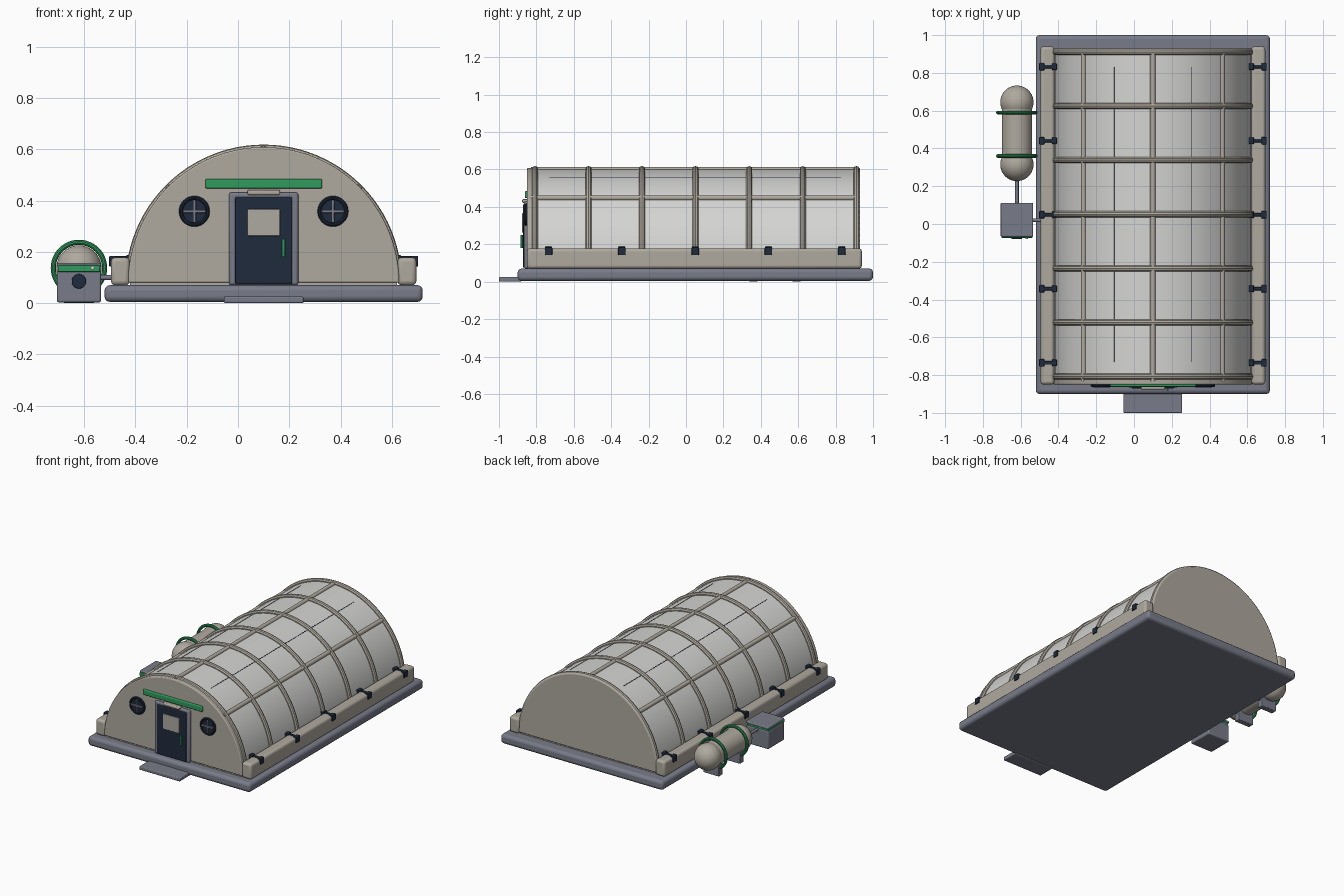
import bpy, bmesh, math
from mathutils import Vector, Matrix

cube = bpy.data.objects.get("Cube")
if cube:
    bpy.data.objects.remove(cube, do_unlink=True)


def material(name, r, g, b, rough=0.7):
    m = bpy.data.materials.new(name)
    m.use_nodes = True
    m.diffuse_color = (r, g, b, 1)
    shader = m.node_tree.nodes["Principled BSDF"]
    shader.inputs["Base Color"].default_value = (r, g, b, 1)
    shader.inputs["Roughness"].default_value = rough
    return m


FABRIC = material("white fabric", 0.66, 0.66, 0.65)
BEIGE = material("warm beige", 0.43, 0.40, 0.345)
SLATE = material("slate grey", 0.19, 0.20, 0.25)
NAVY = material("dark navy", 0.014, 0.024, 0.045)
GREEN = material("signal green", 0.03, 0.32, 0.11)
GLASS = material("pale glass", 0.42, 0.40, 0.36)
LAMP = material("lamp white", 0.8, 0.8, 0.76)

CX, CZ, R = 0.10, 0.08, 0.52          # arch axis and fabric radius
FRONT, BACK = -0.85, 0.93             # outer faces of the end walls


def finish(name, bm, mat, smooth=True, bevel=0):
    bmesh.ops.recalc_face_normals(bm, faces=bm.faces)
    mesh = bpy.data.meshes.new(name)
    bm.to_mesh(mesh)
    bm.free()
    ob = bpy.data.objects.new(name, mesh)
    bpy.context.collection.objects.link(ob)
    mesh.materials.append(mat)
    if bevel:
        mod = ob.modifiers.new("rounded_edges", "BEVEL")
        mod.width, mod.segments = bevel, 3
    if smooth:
        bpy.ops.object.select_all(action="DESELECT")
        ob.select_set(True)
        bpy.context.view_layer.objects.active = ob
        bpy.ops.object.shade_smooth_by_angle(angle=math.radians(35))
    return ob


def box(name, x, y, z, mat, bevel=0):
    """Box from (min, max) pairs."""
    bm = bmesh.new()
    bmesh.ops.create_cube(bm, size=1)
    for v in bm.verts:
        v.co = Vector(p[0] if c < 0 else p[1] for c, p in zip(v.co, (x, y, z)))
    return finish(name, bm, mat, bevel=bevel)


def rod(name, a, b, radius, mat, sides=24, bevel=0):
    a, b = Vector(a), Vector(b)
    bm = bmesh.new()
    turn = (b - a).to_track_quat("Z", "Y").to_matrix().to_4x4()
    bmesh.ops.create_cone(bm, cap_ends=True, segments=sides, radius1=radius, radius2=radius,
                          depth=(b - a).length, matrix=Matrix.Translation((a + b) / 2) @ turn)
    return finish(name, bm, mat, bevel=bevel)


def arc_tube(name, centre, radius, thick, mat, start=0, sweep=math.pi, steps=48, sides=10):
    """Round tube following an arc in the xz plane."""
    closed = sweep > 6
    bm = bmesh.new()
    rings = []
    for i in range(steps if closed else steps + 1):
        t = start + sweep * i / steps
        out = Vector((math.cos(t), 0, math.sin(t)))
        ring = []
        for k in range(sides):
            u = math.tau * k / sides
            ring.append(bm.verts.new(Vector(centre) + out * (radius + thick * math.cos(u))
                                     + Vector((0, thick * math.sin(u), 0))))
        rings.append(ring)
    for i in range(steps):
        p, q = rings[i], rings[(i + 1) % len(rings)]
        for k in range(sides):
            n = (k + 1) % sides
            bm.faces.new((p[k], p[n], q[n], q[k]))
    if not closed:
        bm.faces.new(rings[0])
        bm.faces.new(rings[-1])
    return finish(name, bm, mat)


def half_disc(name, radius, y0, y1, mat, bevel=0, steps=64):
    """Half cylinder along y with closed ends."""
    bm = bmesh.new()
    ring = [bm.verts.new((CX + radius * math.cos(math.pi * i / steps), y0,
                          CZ + radius * math.sin(math.pi * i / steps))) for i in range(steps + 1)]
    face = bm.faces.new(ring)
    new = bmesh.ops.extrude_face_region(bm, geom=[face])["geom"]
    for v in new:
        if isinstance(v, bmesh.types.BMVert):
            v.co.y = y1
    return finish(name, bm, mat, bevel=bevel)


# Foundation and doorstep
box("base_slab", (-0.52, 0.72), (-0.90, 1.0), (0.005, 0.07), SLATE, 0.02)
box("doorstep", (-0.055, 0.255), (-1.0, -0.88), (0, 0.026), SLATE, 0.006)
box("floor_sill", (-0.42, 0.62), (-0.84, 0.92), (0.06, 0.085), BEIGE)

# Fabric vault and end walls
half_disc("fabric_vault", R, -0.825, 0.91, FABRIC)
half_disc("front_wall", R + 0.008, FRONT, -0.815, BEIGE, 0.006)
half_disc("back_wall", R + 0.008, 0.90, BACK, BEIGE, 0.006)

# Ribs and lengthwise purlins
for i in range(7):
    arc_tube(f"rib_{i + 1}", (CX, -0.808 + 0.2865 * i, CZ), R + 0.001, 0.017, BEIGE)
for i, deg in enumerate((45, 90, 135)):
    t = math.radians(deg)
    x, z = CX + R * math.cos(t), CZ + R * math.sin(t)
    rod(f"purlin_{i + 1}", (x, -0.83, z), (x, 0.92, z), 0.014, BEIGE, 12)

# Fine seams on the fabric
for side in (-1, 1):
    x = CX + side * 0.205
    z = CZ + math.sqrt(R * R - 0.205 ** 2)
    rod("seam_left" if side > 0 else "seam_right", (x, -0.73, z - 0.001), (x, 0.83, z - 0.001),
        0.0025, NAVY, 6)

# Side ballast beams with tie-down straps
for side, label in ((-1, "right"), (1, "left")):
    def span(a, b):
        return tuple(sorted((CX + side * a, CX + side * b)))
    box(f"{label}_beam", span(0.522, 0.595), (-0.85, 0.94), (0.07, 0.178), BEIGE, 0.016)
    for i in range(5):
        y = -0.735 + 0.392 * i
        box(f"{label}_strap_{i + 1}", span(0.52, 0.598), (y - 0.009, y + 0.009),
            (0.165, 0.183), NAVY, 0.003)
        box(f"{label}_strap_outer_{i + 1}", span(0.575, 0.602), (y - 0.02, y + 0.02),
            (0.142, 0.184), NAVY, 0.004)
        box(f"{label}_strap_inner_{i + 1}", span(0.508, 0.535), (y - 0.018, y + 0.018),
            (0.16, 0.188), NAVY, 0.004)

# Door
box("door_frame", (-0.035, 0.235), (-0.865, -0.84), (0.07, 0.432), SLATE, 0.01)
box("door_leaf", (-0.011, 0.211), (-0.872, -0.85), (0.075, 0.414), NAVY, 0.005)
box("door_window", (0.037, 0.164), (-0.876, -0.86), (0.262, 0.366), GLASS, 0.003)
rod("door_handle", (0.178, -0.878, 0.18), (0.178, -0.878, 0.25), 0.006, GREEN, 12, 0.002)
box("door_hood", (0.037, 0.164), (-0.876, -0.84), (0.422, 0.441), BEIGE, 0.006)
box("sign_bar", (-0.127, 0.328), (-0.862, -0.84), (0.447, 0.484), GREEN, 0.006)

# Portholes with crossed bars
for x, label in ((-0.17, "right"), (0.37, "left")):
    rod(f"{label}_porthole", (x, -0.84, 0.358), (x, -0.857, 0.358), 0.052, NAVY, 40)
    arc_tube(f"{label}_porthole_rim", (x, -0.855, 0.358), 0.052, 0.008, NAVY, sweep=math.tau)
    box(f"{label}_bar_across", (x - 0.044, x + 0.044), (-0.866, -0.85), (0.352, 0.364), SLATE, 0.003)
    box(f"{label}_bar_upright", (x - 0.006, x + 0.006), (-0.866, -0.85), (0.314, 0.402), SLATE, 0.003)

# Gas tank with hoops and saddles
TX, TZ = -0.62, 0.137
rod("tank_body", (TX, 0.31, TZ), (TX, 0.65, TZ), 0.08, BEIGE, 40)
for y, label in ((0.315, "front"), (0.645, "back")):
    bm = bmesh.new()
    bmesh.ops.create_uvsphere(bm, u_segments=40, v_segments=20, radius=0.088,
                              matrix=Matrix.Translation((TX, y, TZ)))
    finish(f"tank_{label}_cap", bm, BEIGE)
for y, label in ((0.36, "front"), (0.59, "back")):
    arc_tube(f"tank_{label}_hoop", (TX, y, TZ), 0.1, 0.01, GREEN, sweep=math.tau)
    box(f"tank_{label}_saddle", (TX - 0.06, TX + 0.06), (y - 0.022, y + 0.022), (0, 0.085), SLATE, 0.005)

# Control box and piping
rod("tank_pipe", (TX, 0.09, 0.12), (TX, 0.25, 0.12), 0.01, SLATE, 16)
box("control_box", (-0.706, -0.534), (-0.067, 0.11), (0.003, 0.128), SLATE, 0.008)
box("control_box_band", (-0.702, -0.538), (-0.073, 0.106), (0.122, 0.148), GREEN, 0.004)
box("control_box_lid", (-0.706, -0.534), (-0.067, 0.112), (0.14, 0.157), SLATE, 0.006)
rod("control_knob", (TX, -0.06, 0.085), (TX, -0.08, 0.085), 0.028, NAVY, 32, 0.003)
rod("status_lamp", (-0.567, -0.07, 0.138), (-0.567, -0.079, 0.138), 0.007, LAMP, 16)
rod("box_conduit", (-0.54, 0.02, 0.1), (-0.48, 0.02, 0.1), 0.01, SLATE, 16)
